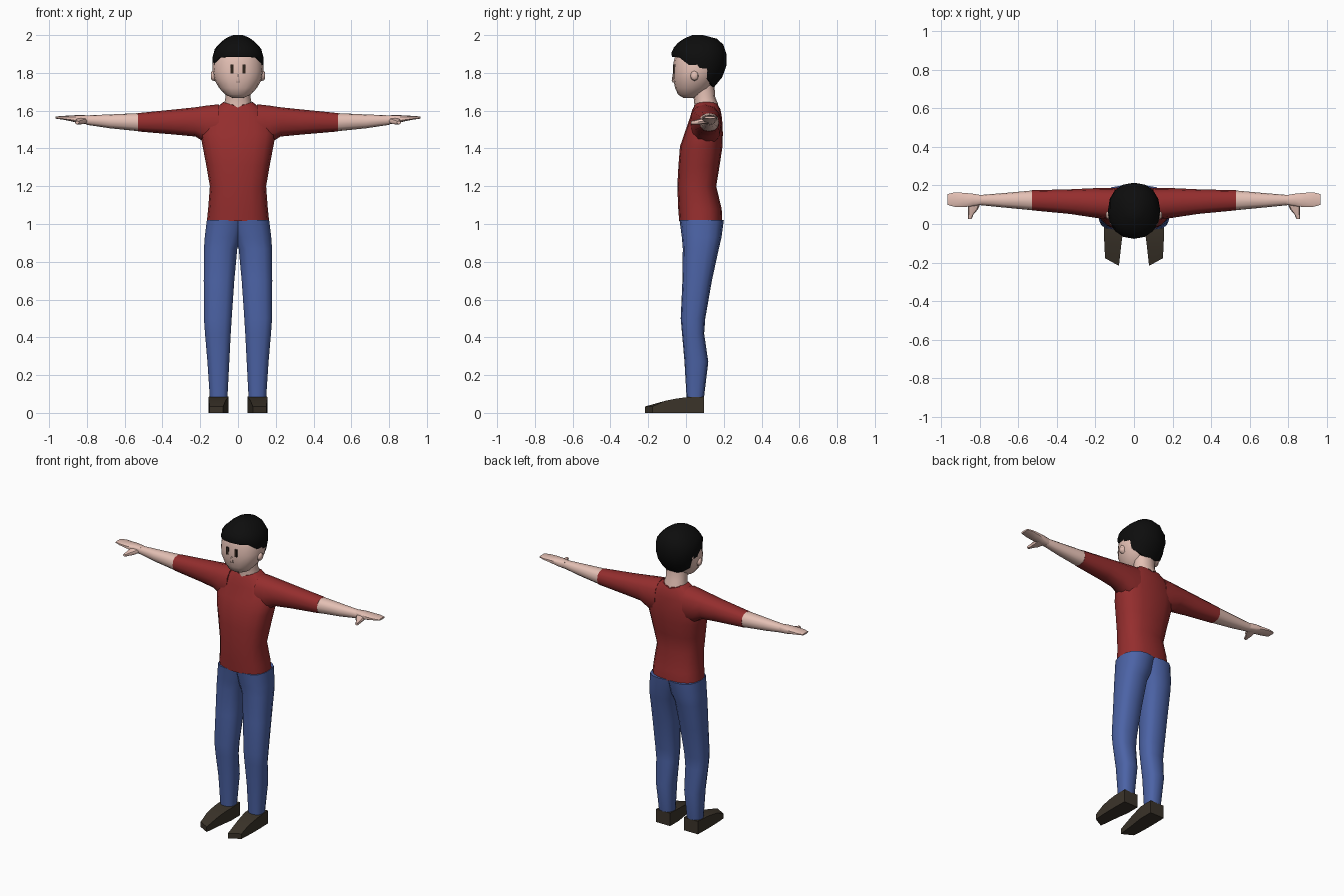
import bpy, bmesh, math
from mathutils import Vector


def material(name, rgb):
    m = bpy.data.materials.new(name)
    m.diffuse_color = (*rgb, 1)
    return m


SKIN = material("skin", (0.78, 0.53, 0.46))
RED = material("red_cloth", (0.30, 0.027, 0.027))
BLUE = material("blue_denim", (0.072, 0.125, 0.38))
BLACK = material("black_hair", (0.004, 0.004, 0.004))
BROWN = material("dark_brown_leather", (0.044, 0.034, 0.023))
EYE = material("eye_brown", (0.03, 0.018, 0.012))


def unit_ring(n, p, turn=0.0):
    """Points of a superellipse, starting at -v (the front)."""
    pts = []
    for i in range(n):
        a = 2 * math.pi * i / n - math.pi / 2 + turn
        c, s = math.cos(a), math.sin(a)
        pts.append((math.copysign(abs(c) ** (2 / p), c),
                    math.copysign(abs(s) ** (2 / p), s)))
    return pts


def finish(name, loops, mat, mirror, angle=45):
    """Skin a list of point loops, cap both ends and shade."""
    bm = bmesh.new()
    rings = [[bm.verts.new(co) for co in loop] for loop in loops]
    n = len(rings[0])
    for a, b in zip(rings, rings[1:]):
        for i in range(n):
            j = (i + 1) % n
            bm.faces.new((a[i], a[j], b[j], b[i]))
    bm.faces.new(rings[0])
    bm.faces.new(rings[-1])
    bmesh.ops.recalc_face_normals(bm, faces=bm.faces)
    me = bpy.data.meshes.new(name)
    bm.to_mesh(me)
    bm.free()
    me.materials.append(mat)
    ob = bpy.data.objects.new(name, me)
    bpy.context.collection.objects.link(ob)
    bpy.ops.object.select_all(action='DESELECT')
    bpy.context.view_layer.objects.active = ob
    ob.select_set(True)
    bpy.ops.object.shade_smooth_by_angle(angle=math.radians(angle))
    if mirror:
        ob.modifiers.new("mirror", 'MIRROR')
    return ob


def loft(name, axis, rings, mat, n=12, p=2.2, mirror=False, warp=None, turn=0.0, angle=45):
    """Rings are (position on axis, u0, u1, v0, v1)."""
    loops = []
    for w, u0, u1, v0, v1 in rings:
        loop = []
        for cu, cv in unit_ring(n, p, turn):
            u = (u0 + u1) / 2 + cu * (u1 - u0) / 2
            v = (v0 + v1) / 2 + cv * (v1 - v0) / 2
            co = {'x': (w, u, v), 'y': (u, w, v), 'z': (u, v, w)}[axis]
            co = Vector(co)
            loop.append(warp(co) if warp else co)
        loops.append(loop)
    return finish(name, loops, mat, mirror, angle)


def box(name, axis, rings, mat, mirror=False, warp=None):
    return loft(name, axis, rings, mat, 4, 100, mirror, warp, math.pi / 4, 30)


def interp(table, t):
    """Linear look-up in rows sorted by their first value."""
    for a, b in zip(table, table[1:]):
        if t <= b[0]:
            f = max(0.0, (t - a[0]) / (b[0] - a[0]))
            return [x + (y - x) * f for x, y in zip(a[1:], b[1:])]
    return list(table[-1][1:])


def sym(rows):
    return [(z, -h, h, a, b) for z, h, a, b in rows]


# Shirt body; the collar dips at front and back
def collar(co):
    if co.z > 1.64:
        co.z -= 0.025 * (1 - min(1, abs(co.x) / 0.075))
    return co


loft("shirt_body", 'z', sym([
    (1.015, .165, -.036, .191), (1.08, .158, -.041, .189), (1.2, .149, -.046, .16),
    (1.31, .168, -.040, .178), (1.41, .187, -.032, .193), (1.48, .2, -.008, .195),
    (1.56, .178, .02, .191), (1.605, .13, .033, .183), (1.645, .078, .045, .172)]),
    RED, 16, 2.5, warp=collar)

# Sleeves, forearms, hands and thumbs
loft("sleeve", 'x', [
    (.10, .02, .187, 1.41, 1.634), (.165, .027, .187, 1.425, 1.627),
    (.225, .036, .185, 1.463, 1.618), (.33, .052, .18, 1.473, 1.607),
    (.53, .071, .175, 1.49, 1.587)], RED, 12, 2.4, True)
loft("forearm", 'x', [
    (.525, .071, .174, 1.491, 1.587), (.68, .086, .16, 1.507, 1.58),
    (.80, .098, .15, 1.525, 1.575)], SKIN, 12, 2.3, True)
loft("hand", 'x', [
    (.79, .1, .15, 1.526, 1.575), (.835, .092, .158, 1.532, 1.577),
    (.885, .086, .163, 1.544, 1.575), (.93, .088, .165, 1.553, 1.572),
    (.967, .098, .156, 1.558, 1.569)], SKIN, 10, 3.2, True)
loft("thumb", 'y', [
    (.12, .79, .86, 1.532, 1.565), (.075, .81, .862, 1.527, 1.557),
    (.05, .832, .86, 1.526, 1.55), (.026, .842, .862, 1.528, 1.545)], SKIN, 8, 2.6, True)

# Trouser legs
loft("trouser_leg", 'z', [
    (1.02, -.045, .167, -.034, .2), (.93, -.022, .178, -.022, .188),
    (.87, .002, .182, -.017, .174), (.7, .018, .183, -.019, .137),
    (.5, .032, .182, -.028, .102), (.42, .037, .176, -.021, .096),
    (.27, .045, .163, -.008, .118), (.08, .055, .15, .003, .095)], BLUE, 14, 2.5, True)


# Shoes with slanted toes
def toe(co):
    if co.y < -.2:
        co.y += max(0, co.x - .078) * .55
    return co


box("shoe", 'y', [
    (.095, .05, .154, 0, .086), (0, .05, .156, 0, .083), (-.05, .058, .156, 0, .076),
    (-.11, .066, .154, 0, .064), (-.217, .078, .15, 0, .034)], BROWN, True, toe)

# Neck and head
loft("neck", 'z', sym([
    (1.58, .08, .04, .176), (1.635, .074, .044, .17), (1.67, .066, .04, .155),
    (1.74, .07, .03, .15)]), SKIN, 12)
loft("head", 'z', sym([
    (1.668, .03, -.015, .05), (1.685, .068, -.042, .085), (1.72, .1, -.058, .13),
    (1.77, .129, -.068, .165), (1.81, .136, -.068, .18), (1.86, .133, -.065, .19),
    (1.92, .115, -.05, .175), (1.96, .075, -.01, .14)]), SKIN, 16)

# Ears, nose and eyes
loft("ear", 'x', [
    (.115, .02, .07, 1.755, 1.815), (.137, .025, .065, 1.76, 1.81),
    (.144, .035, .06, 1.77, 1.8)], SKIN, 8, 2, True)
loft("nose", 'z', sym([
    (1.75, .012, -.07, -.055), (1.757, .012, -.076, -.055),
    (1.795, .005, -.07, -.06)]), SKIN, 6, 2)
box("eye", 'y', [
    (-.06, .023, .039, 1.797, 1.845), (-.0688, .023, .039, 1.797, 1.845)], EYE, True)

# Hair: columns running from a dropping hairline up to the crown
SHAPE = [(1.72, .085, .0, .145), (1.755, .113, -.04, .182), (1.83, .136, -.07, .214),
         (1.91, .134, -.077, .214), (1.95, .108, -.056, .197), (1.985, .062, -.005, .16),
         (2.0, .025, .035, .09)]
HAIRLINE = [(0, 1.885), (45, 1.882), (67, 1.845), (90, 1.80), (115, 1.757),
            (145, 1.727), (180, 1.72)]
N = 16
hair = []
for step in [-1, 0, .2, .42, .64, .82, .93, 1]:
    loop = []
    for i, (cu, cv) in enumerate(unit_ring(N, 2.2)):
        low = interp(HAIRLINE, min(i, N - i) * 360 / N)[0]
        z = low + (2.0 - low) * max(step, 0)
        h, y0, y1 = interp(SHAPE, z)
        k = .8 if step < 0 else 1
        loop.append((cu * h * k, (y0 + y1) / 2 + cv * (y1 - y0) / 2 * k, z))
    hair.append(loop)
finish("hair", hair, BLACK, False)
